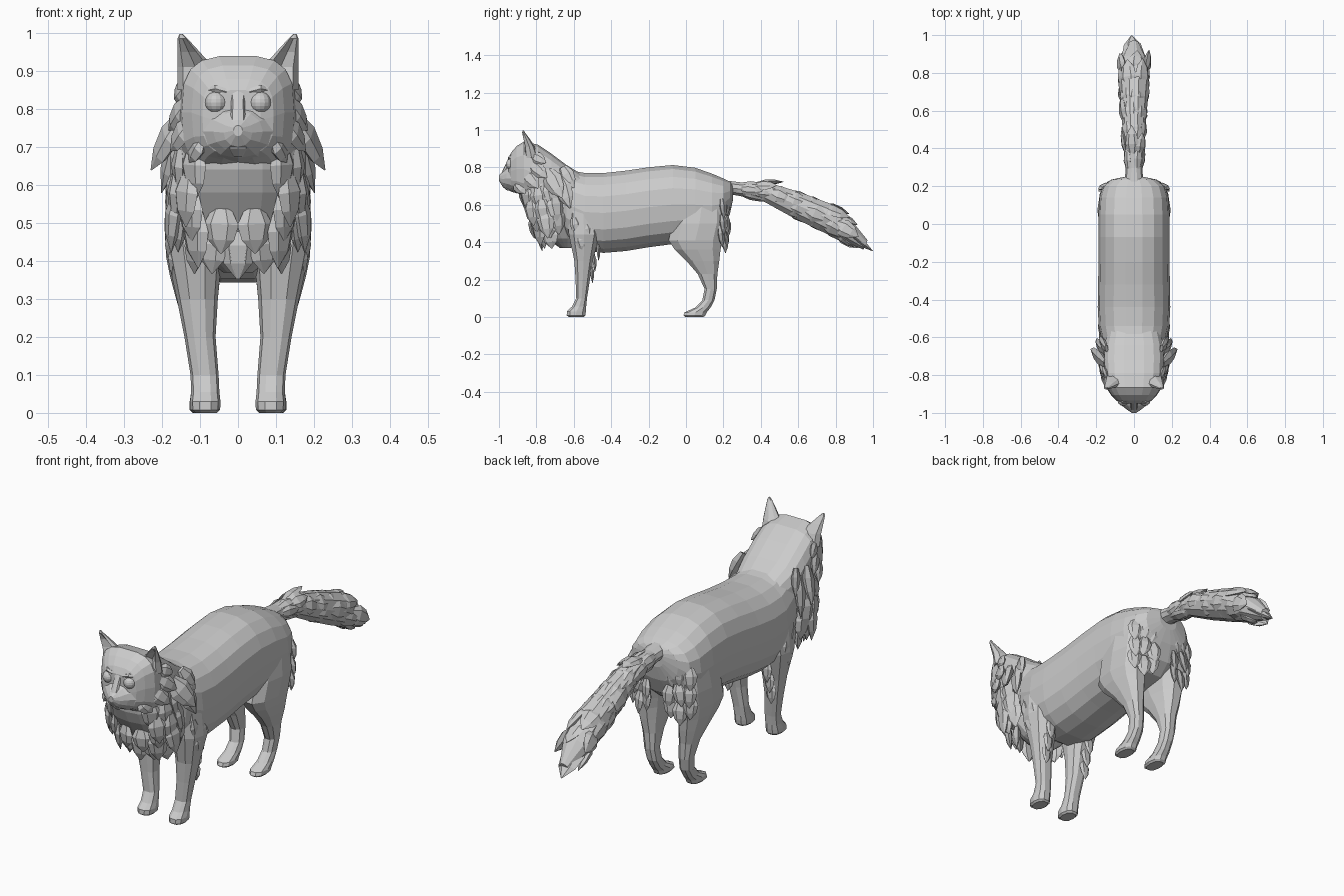
import bpy, bmesh, math, random
from mathutils import Vector as V

random.seed(4)


def finish(name, bm, mirror=False):
    bmesh.ops.recalc_face_normals(bm, faces=bm.faces)
    me = bpy.data.meshes.new(name)
    bm.to_mesh(me)
    bm.free()
    ob = bpy.data.objects.new(name, me)
    bpy.context.collection.objects.link(ob)
    if mirror:
        ob.modifiers.new("mirror", 'MIRROR').use_mirror_merge = False
    return ob


def add_loft(bm, rings, sides, power=2.0):
    """Skin superellipse rings given as (centre, u axis, v axis)."""
    def se(c):
        return math.copysign(abs(c) ** (2 / power), c)
    loops = []
    for c, u, v in rings:
        loop = []
        for i in range(sides):
            a = math.tau * i / sides
            loop.append(bm.verts.new(V(c) + V(u) * se(math.cos(a)) + V(v) * se(math.sin(a))))
        loops.append(loop)
    for a, b in zip(loops, loops[1:]):
        for i in range(sides):
            j = (i + 1) % sides
            bm.faces.new((a[i], a[j], b[j], b[i]))
    bm.faces.new(loops[0])
    bm.faces.new(loops[-1])
    return loops


def slices_y(rows):
    # rows: y, top z, bottom z, half width
    return [((0, y, (t + b) / 2), (w, 0, 0), (0, 0, (t - b) / 2)) for y, t, b, w in rows]


def slices_z(rows):
    # rows: z, centre x, centre y, x radius, y radius
    return [((x, y, z), (rx, 0, 0), (0, ry, 0)) for z, x, y, rx, ry in rows]


def add_tuft(bm, root, direction, normal, length, width, bend=0.12):
    """Flattened leaf-shaped lock of fur."""
    d, n, root = V(direction).normalized(), V(normal), V(root)
    w = d.cross(n).normalized()
    n = w.cross(d).normalized()
    rings = []
    for t, s in ((0, .55), (.35, 1), (.7, .75), (1, .05)):
        c = root + d * length * t - n * bend * length * t * t
        rings.append((c, w * width * s, n * width * s * .42))
    add_loft(bm, rings, 6)


# Body
bm = bmesh.new()
add_loft(bm, slices_y([
    (-.72, .76, .52, .11), (-.64, .79, .42, .165), (-.54, .772, .350, .187), (-.44, .772, .340, .192),
    (-.32, .785, .350, .19), (-.2, .803, .37, .188), (-.07, .815, .387, .188), (.05, .80, .40, .188),
    (.14, .768, .42, .183), (.2, .742, .47, .165), (.235, .725, .55, .12), (.25, .71, .62, .05)]), 18, 2.4)
finish("body", bm)

# Head and neck
bm = bmesh.new()
add_loft(bm, slices_y([
    (-.56, .765, .50, .14), (-.64, .815, .50, .16), (-.72, .875, .55, .162), (-.79, .922, .60, .158),
    (-.865, .940, .64, .148), (-.905, .915, .665, .122), (-.935, .88, .68, .094), (-.95, .85, .69, .06)]), 18, 3.2)
finish("head", bm)

# Muzzle
bm = bmesh.new()
add_loft(bm, slices_y([
    (-.90, .82, .66, .115), (-.935, .81, .67, .092), (-.96, .795, .685, .066),
    (-.982, .775, .70, .038), (-1.0, .757, .728, .012)]), 12)
finish("muzzle", bm)

# Nose bridge
bm = bmesh.new()
add_loft(bm, [((0, -.922, .88), (.02, 0, 0), (0, .018, .012)),
              ((0, -.95, .82), (.018, 0, 0), (0, .018, .01)),
              ((0, -.978, .762), (.02, 0, 0), (0, .017, .01))], 8, 2.4)
finish("nose_bridge", bm)

# Mouth and chin
bm = bmesh.new()
add_loft(bm, slices_z([(.715, 0, -.955, .034, .032), (.695, 0, -.952, .03, .028),
                       (.675, 0, -.935, .014, .02)]), 8)
finish("chin", bm)

# Eyes
bm = bmesh.new()
bmesh.ops.create_uvsphere(bm, u_segments=14, v_segments=10, radius=.029)
bmesh.ops.translate(bm, verts=bm.verts, vec=(.058, -.934, .817))
finish("eyes", bm, True)

# Brows
bm = bmesh.new()
add_loft(bm, [((.03, -.940, .845), (0, .012, 0), (0, 0, .010)),
              ((.06, -.937, .853), (0, .014, 0), (0, 0, .012)),
              ((.095, -.91, .846), (0, .014, 0), (0, 0, .008))], 6)
finish("brows", bm, True)

# Ears, hollowed at the front
bm = bmesh.new()
loops = add_loft(bm, slices_z([(.85, .112, -.825, .047, .038), (.91, .112, -.838, .047, .03),
                               (.95, .130, -.854, .029, .02), (.985, .146, -.868, .013, .008),
                               (.997, .15, -.87, .004, .004)]), 8)
for loop in loops[1:3]:
    loop[6].co.y += .035
finish("ears", bm, True)

# Front legs
bm = bmesh.new()
add_loft(bm, slices_z([
    (.60, .105, -.55, .075, .09), (.44, .116, -.545, .076, .085), (.3, .107, -.547, .054, .052),
    (.2, .1, -.552, .041, .04), (.1, .088, -.558, .037, .03), (.055, .086, -.572, .037, .04),
    (.03, .086, -.586, .04, .053), (.008, .086, -.588, .039, .052), (0, .086, -.586, .03, .042)]), 10, 2.4)
finish("front_legs", bm, True)

# Hind legs
bm = bmesh.new()
add_loft(bm, slices_z([
    (.64, .1, .09, .08, .12), (.5, .114, .072, .08, .147), (.41, .115, .05, .074, .15),
    (.36, .113, .062, .066, .128), (.3, .108, .09, .055, .092), (.23, .1, .115, .042, .055),
    (.15, .095, .132, .034, .034), (.09, .09, .12, .032, .034), (.05, .09, .09, .034, .043),
    (.025, .09, .052, .038, .062), (.008, .09, .045, .038, .061), (0, .09, .045, .03, .05)]), 10, 2.3)
finish("hind_legs", bm, True)

# Chest with smooth bib
bm = bmesh.new()
add_loft(bm, slices_z([
    (.80, 0, -.75, .14, .11), (.70, 0, -.77, .16, .13), (.64, 0, -.762, .17, .13), (.58, 0, -.74, .168, .125),
    (.5, 0, -.70, .15, .11), (.42, 0, -.665, .10, .08), (.37, 0, -.645, .04, .03)]), 16)
finish("chest", bm)

# Ruff: side locks framing the bib, then rows of broad locks below it
bm = bmesh.new()
# row: z, centre y, x radius, y radius, first angle, last angle, lock count, length
for z, cy, rx, ry, a0, a1, count, ln in [
        (.71, -.77, .155, .12, 48, 110, 3, .14), (.64, -.755, .165, .12, 52, 112, 3, .15),
        (.57, -.73, .165, .115, 48, 105, 3, .14), (.53, -.71, .155, .115, 16, 75, 3, .13),
        (.47, -.685, .125, .095, 0, 62, 3, .12)]:
    for i in range(count):
        a = math.radians(a0 + (a1 - a0) * i / (count - 1))
        n = V((math.sin(a), -math.cos(a), 0))
        root = (rx * n.x, cy + ry * n.y, z + random.uniform(-.02, .02))
        add_tuft(bm, root, n * .18 + V((random.uniform(-.1, .1), .14, -1)), n,
                 ln * random.uniform(.85, 1.15), .048)
finish("ruff", bm, True)

# Cheek locks
bm = bmesh.new()
for root, tip, w in [((.140, -.82, .86), (.168, -.75, .825), .035), ((.135, -.83, .82), (.185, -.745, .745), .042),
                     ((.125, -.86, .77), (.18, -.79, .69), .045), ((.150, -.74, .78), (.232, -.665, .64), .055),
                     ((.150, -.68, .76), (.205, -.62, .58), .05), ((.09, -.90, .73), (.13, -.86, .66), .045),
                     ((.145, -.66, .80), (.185, -.60, .69), .042)]:
    d = V(tip) - V(root)
    add_tuft(bm, root, d, (1, -.35, .2), d.length, w, .02)
finish("cheek_fur", bm, True)

# Locks on shoulders, elbows and haunches
bm = bmesh.new()
for x, y, z, ln in [(.172, -.6, .53, .1), (.177, -.54, .5, .09), (.172, -.57, .44, .09)]:
    add_tuft(bm, (x, y, z), (.08, .25, -1), (1, 0, 0), ln, .03)
for z, y in [(.40, -.475), (.34, -.495), (.28, -.508)]:
    add_tuft(bm, (.115, y, z), (.05, .2, -1), (0, 1, 0), .1, .028)
for x in (.065, .11, .155):
    for z in (.65, .56, .47):
        y = .215 - .4 * max(0, x - .1) - .12 * max(0, .55 - z)
        add_tuft(bm, (x, y, z + random.uniform(-.03, .03)), (random.uniform(0, .25), .2, -1), (.5, 1, 0), .11, .036)
finish("leg_fur", bm, True)

# Tail core
bm = bmesh.new()
spine = [(.17, .695, .055, .04), (.28, .685, .045, .036), (.42, .672, .055, .048), (.58, .605, .066, .066),
         (.74, .535, .082, .074), (.87, .455, .07, .054), (.96, .385, .025, .026)]
add_loft(bm, [((0, y, z), (rx, 0, 0), (0, rz * .45, rz)) for y, z, rx, rz in spine], 10)
finish("tail", bm)

# Tail locks sweeping toward the tip
bm = bmesh.new()
rows = 7
for r in range(rows):
    t = 1.1 + r / (rows - 1) * 3.4
    i = int(t)
    p, q = V(spine[i]), V(spine[i + 1])
    y, z, rx, rz = p.lerp(q, t - i)
    along = V((0, q[0] - p[0], q[1] - p[1])).normalized()
    for k in range(5):
        a = math.tau * (k + .5 * (r % 2)) / 5 + random.uniform(-.3, .3)
        n = V((math.cos(a), 0, math.sin(a)))
        root = V((rx * .8 * n.x, y, z + rz * .8 * n.z))
        add_tuft(bm, root, along + n * random.uniform(.1, .28), n, random.uniform(.11, .16),
                 .030 + .018 * min(r / 3, 1), .1)
add_tuft(bm, (0, .84, .465), (-.012, .158, -.112), (0, .6, 1), .195, .06, 0)
finish("tail_fur", bm)
